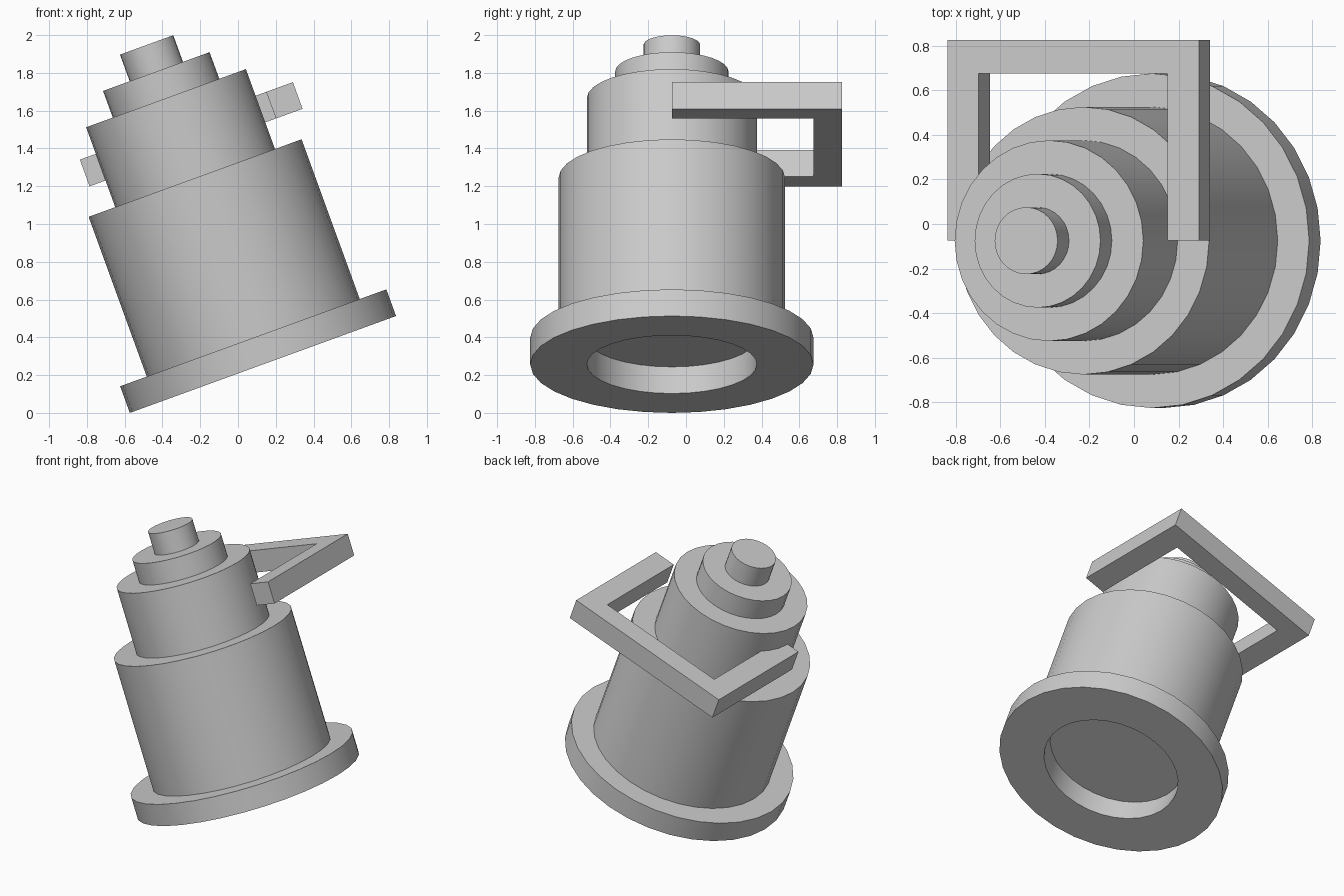
import bpy
import bmesh
from math import radians, sin, cos, pi
from mathutils import Matrix

if "Cube" in bpy.data.objects:
    bpy.data.objects.remove(bpy.data.objects["Cube"], do_unlink=True)

U = 0.15          # one modelling unit
SEGMENTS = 32
# The whole lamp leans to one side around the centre of its foot
LEAN = Matrix.Translation((0.132, -0.075, 5 * U * sin(radians(20)))) @ Matrix.Rotation(radians(-20), 4, "Y")

grey = bpy.data.materials.new("light_grey")
grey.use_nodes = True
colour = (0.6, 0.6, 0.6, 1)
grey.diffuse_color = colour
grey.node_tree.nodes["Principled BSDF"].inputs["Base Color"].default_value = colour


def finish(name, bm):
    bmesh.ops.recalc_face_normals(bm, faces=bm.faces)
    mesh = bpy.data.meshes.new(name)
    bm.to_mesh(mesh)
    bm.free()
    mesh.materials.append(grey)
    obj = bpy.data.objects.new(name, mesh)
    bpy.context.collection.objects.link(obj)
    obj.matrix_world = LEAN
    bpy.ops.object.select_all(action="DESELECT")
    obj.select_set(True)
    bpy.context.view_layer.objects.active = obj
    bpy.ops.object.shade_smooth_by_angle(angle=radians(30))


def ring(bm, radius, z):
    angles = [2 * pi * i / SEGMENTS for i in range(SEGMENTS)]
    return [bm.verts.new((radius * cos(a) * U, radius * sin(a) * U, z * U)) for a in angles]


def turned(name, profile, closed=False):
    """Turn (radius, height) points around the axis; cap the ends unless closed."""
    bm = bmesh.new()
    rings = [ring(bm, r, z) for r, z in profile]
    pairs = list(zip(rings, rings[1:]))
    if closed:
        pairs.append((rings[-1], rings[0]))
    else:
        bm.faces.new(rings[0])
        bm.faces.new(rings[-1])
    for a, b in pairs:
        for i in range(SEGMENTS):
            j = (i + 1) % SEGMENTS
            bm.faces.new((a[i], a[j], b[j], b[i]))
    finish(name, bm)


# Hollow foot ring
turned("foot_ring", [(3, 0), (5, 0), (5, 1), (3, 1)], closed=True)

# Stacked body tiers: name, radius, bottom, top
for name, r, low, high in (("main_body", 4, 1, 7), ("upper_body", 3, 7, 10),
                           ("cap", 2, 10, 11), ("top_knob", 1, 11, 12)):
    turned(name, [(r, low), (r, high)])

# U-shaped handle behind the upper body, slightly off centre
left, right, back = -3.6, 4.4, 6
outline = [(left, 0), (left + 1, 0), (left + 1, back - 1), (right - 1, back - 1),
           (right - 1, 0), (right, 0), (right, back), (left, back)]
bm = bmesh.new()
face = bm.faces.new([bm.verts.new((x * U, y * U, 8 * U)) for x, y in outline])
top = bmesh.ops.extrude_face_region(bm, geom=[face])["geom"]
bmesh.ops.translate(bm, vec=(0, 0, U), verts=[v for v in top if isinstance(v, bmesh.types.BMVert)])
finish("handle", bm)
